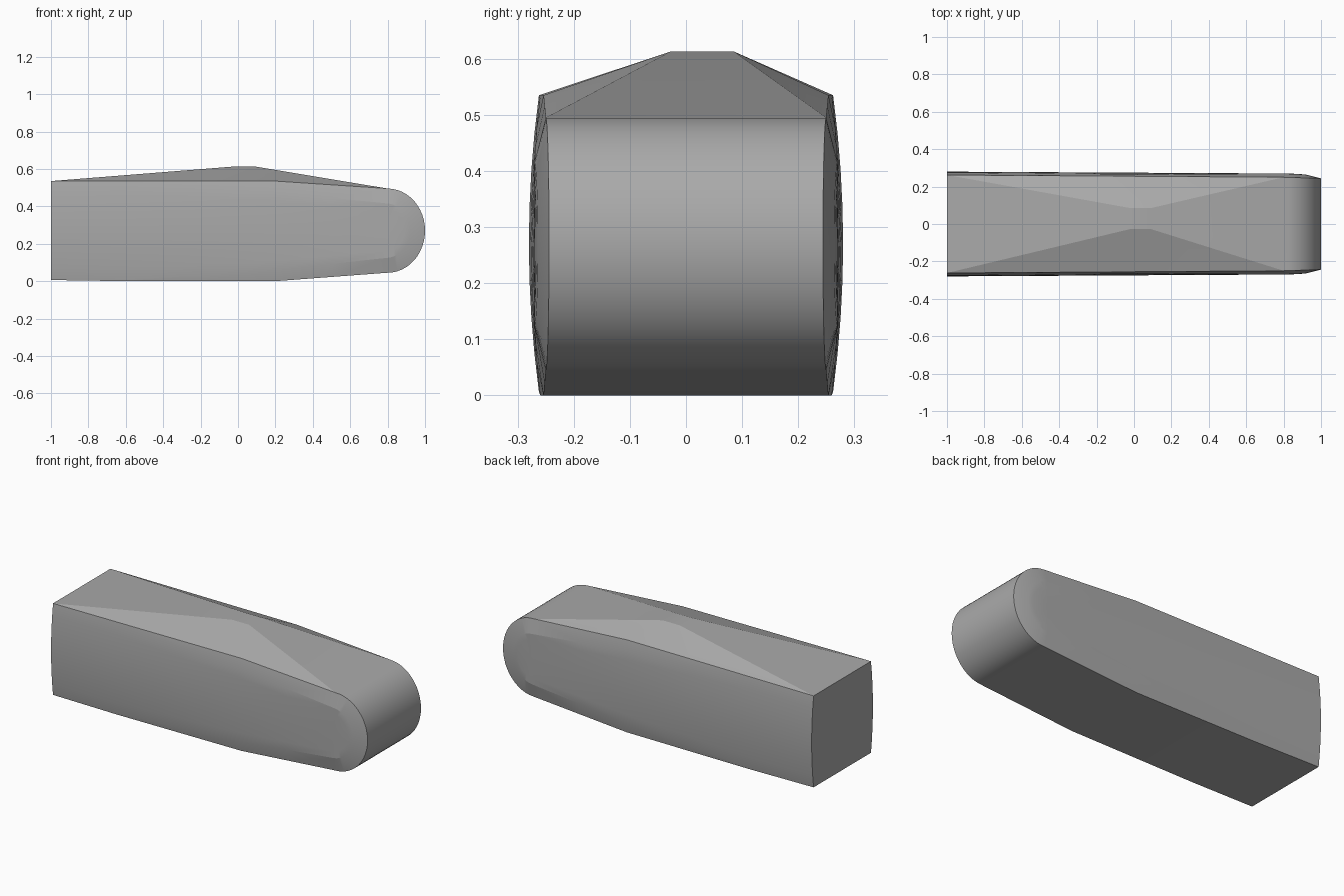
import bpy, bmesh, math
from math import sin, cos, pi

cube = bpy.data.objects.get("Cube")
if cube:
    bpy.data.objects.remove(cube, do_unlink=True)

MID, NOSE_X = 0.27, 0.8
columns = [-1, -0.6, -0.2, 0.2, 0.5, NOSE_X]
ARC = 24


def ramp(x, pts):
    """Piecewise linear value at x."""
    for (a, va), (b, vb) in zip(pts, pts[1:]):
        if x <= b:
            return va + (vb - va) * (x - a) / (b - a)
    return pts[-1][1]


def top_z(x):
    return ramp(x, [(-1, 0.535), (0.2, 0.535), (0.8, 0.495)])


def bottom_z(x):
    return ramp(x, [(-1, 0.006), (-0.6, 0), (0.2, 0), (0.8, 0.045)])


# Side outline: along the bottom, round the nose, back along the top
outline = [(x, bottom_z(x)) for x in columns]
outline += [(NOSE_X + 0.2 * sin(pi * i / ARC), MID - 0.225 * cos(pi * i / ARC))
            for i in range(1, ARC)]
outline += [(x, top_z(x)) for x in reversed(columns)]
n = len(outline)

bm = bmesh.new()


def side_rings(sign):
    """Rim, bevelled border and gently bulged panel of one side."""
    levels = [None, 1, 0.75, 0.5, 0.25, 0]
    rings = []
    for level in levels:
        ring = []
        for x, z in outline:
            sx = min(x, NOSE_X)
            border = ramp(x, [(-1, 0.995), (-0.6, 0.98), (0.8, 0.645), (1, 0.6)])
            rim = ramp(x, [(-1, 0.262), (0.8, 0.25), (1, 0.244)])
            inner = rim + 0.02 * min(1, (1 - border) / 0.355)
            crown = ramp(x, [(-1, 0.28), (0.8, 0.27), (1, 0.27)])
            if level is None:
                s, y = 1, rim
            else:
                s = border * level
                if x > NOSE_X and level == 0:
                    crown = 0.27
                y = crown - (crown - inner) * level ** 2
            ring.append(bm.verts.new((sx + (x - sx) * s, sign * y, MID + (z - MID) * s)))
        rings.append(ring)
    for a, b in zip(rings, rings[1:]):
        for i in range(n - 1):
            bm.faces.new((a[i], a[i + 1], b[i + 1], b[i]))
    return rings


front, back = side_rings(-1), side_rings(1)
f_rim, b_rim = front[0], back[0]

# Underside and rounded nose
first_top = n - len(columns)
for i in range(first_top):
    bm.faces.new((f_rim[i], b_rim[i], b_rim[i + 1], f_rim[i + 1]))

# Faceted roof rising to a small off-centre flat
PX0, PX1, PY0, PY1, PZ = -0.02, 0.09, -0.027, 0.085, 0.613
peak = {(i, j): bm.verts.new((x, y, PZ))
        for i, x in enumerate((PX0, PX1)) for j, y in enumerate((PY0, PY1))}
bm.faces.new((peak[0, 0], peak[1, 0], peak[1, 1], peak[0, 1]))
bm.faces.new((f_rim[-1], peak[0, 0], peak[0, 1], b_rim[-1]))
bm.faces.new((f_rim[first_top], b_rim[first_top], peak[1, 1], peak[1, 0]))
for j, rim in enumerate((f_rim, b_rim)):
    for i in range(first_top, n - 1):
        a, b = rim[i], rim[i + 1]
        ka, kb = int(a.co.x > 0), int(b.co.x > 0)
        bm.faces.new((a, b, peak[kb, j]))
        if ka != kb:
            bm.faces.new((a, peak[kb, j], peak[ka, j]))

# Flat rear end
loop = [r[0] for r in front] + [r[-1] for r in reversed(front[:-1])]
loop += [r[-1] for r in back] + [r[0] for r in reversed(back[:-1])]
bm.faces.new(loop)

bmesh.ops.remove_doubles(bm, verts=bm.verts, dist=0.0005)
bmesh.ops.recalc_face_normals(bm, faces=bm.faces)

mesh = bpy.data.meshes.new("body")
bm.to_mesh(mesh)
bm.free()
body = bpy.data.objects.new("body", mesh)
bpy.context.collection.objects.link(body)

# Plain grey material
grey = bpy.data.materials.new("plain grey")
grey.use_nodes = True
color = (0.4, 0.4, 0.4, 1)
grey.diffuse_color = color
grey.node_tree.nodes["Principled BSDF"].inputs["Base Color"].default_value = color
mesh.materials.append(grey)

bpy.ops.object.select_all(action="DESELECT")
body.select_set(True)
bpy.context.view_layer.objects.active = body
bpy.ops.object.shade_smooth_by_angle(angle=math.radians(12))
